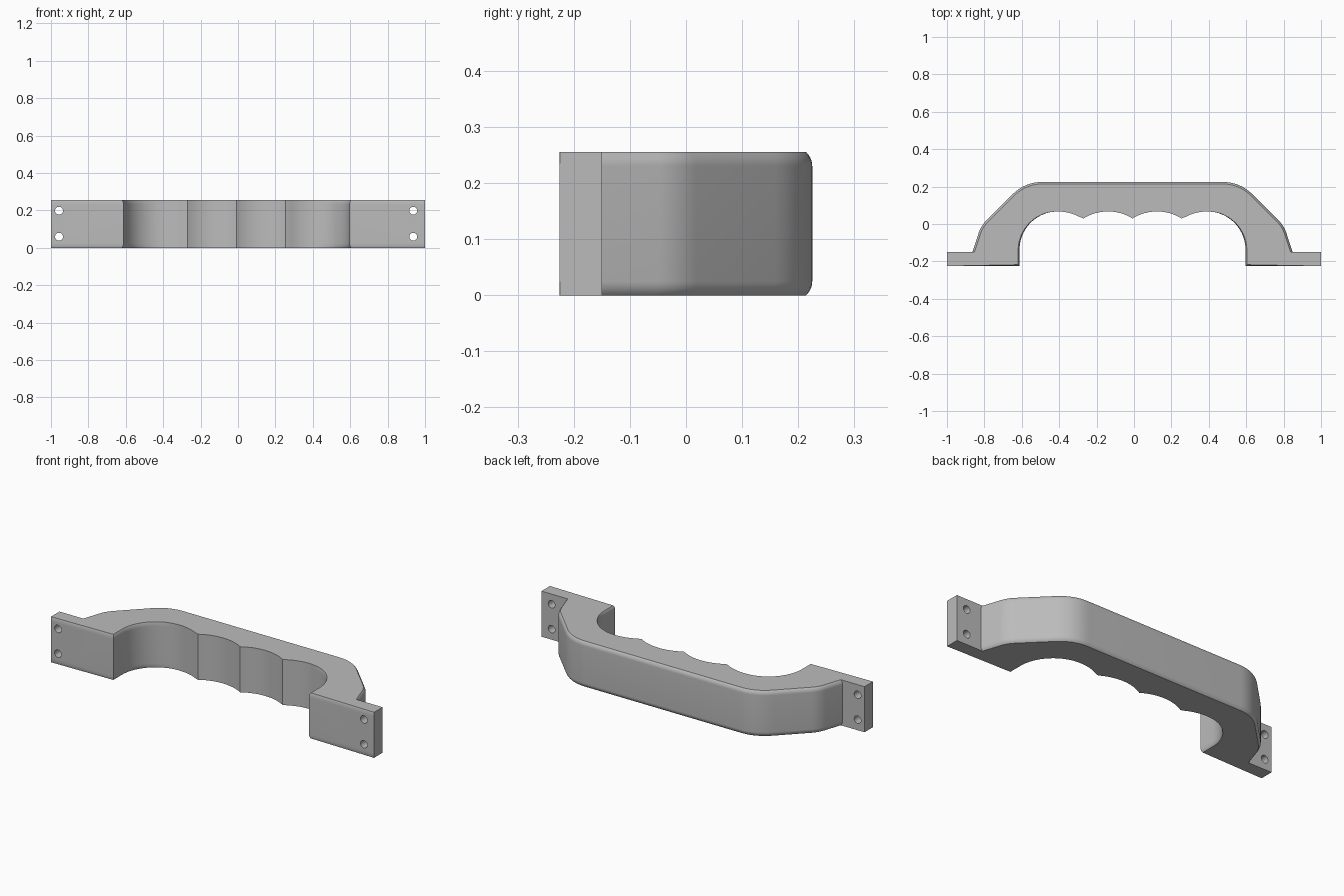
import bpy, bmesh, math
from mathutils import Vector

cube = bpy.data.objects.get("Cube")
if cube:
    bpy.data.objects.remove(cube, do_unlink=True)

HEIGHT, FRONT, BACK, PAD_BACK = 0.255, -0.225, 0.225, -0.15
SHIFT = -0.008            # grip sits slightly off the middle of the mounting ears


def arc(cx, cy, r, a0, a1, n):
    """Points on a circle, angles in degrees."""
    steps = [math.radians(a0 + (a1 - a0) * i / n) for i in range(n + 1)]
    return [Vector((cx + r * math.cos(a), cy + r * math.sin(a))) for a in steps]


def rounded(prev, corner, nxt, length, n=10):
    """Rounded corner with the given tangent length."""
    p, c, q = Vector(prev), Vector(corner), Vector(nxt)
    a, b = c + (p - c).normalized() * length, c + (q - c).normalized() * length
    return [a * (1 - t) ** 2 + c * 2 * t * (1 - t) + b * t * t
            for t in (i / n for i in range(n + 1))]


# Half outline, counter-clockwise: finger scallops, inner wall, ear, outer side
scallop = arc(0.131, -0.183, 0.25, 121.6, 58.4, 12)
end_scallop = arc(0.40, -0.183, 0.25, 122.5, 90, 7)[1:]
quarter = arc(0.40, -0.137, 0.204, 90, 0, 20)[1:]
foot, knee, shoulder, crown = (0.856, PAD_BACK), (0.81, -0.01), (0.575, BACK), (0, BACK)
half, weights = [], []


def add(points, weight):
    for i, p in enumerate(points):
        half.append(Vector(p))
        weights.append(weight(i / max(len(points) - 1, 1)))


add(scallop + end_scallop, lambda t: 0)
add(quarter, lambda t: 0.7 * t)
add([(0.604, FRONT)], lambda t: 0.7)
add([(1, FRONT), (1, PAD_BACK)], lambda t: 0)
add([foot], lambda t: 1)
add(rounded(foot, knee, shoulder, 0.04), lambda t: 1)
add(rounded(knee, shoulder, crown, 0.095), lambda t: 1)

# Outward direction at each point, used to round the upper and lower rims
offsets = []
for i, p in enumerate(half):
    if weights[i] == 0:
        offsets.append(Vector((0, 0)))
    elif p.y == FRONT or p == Vector(foot):
        offsets.append(Vector((-1 if p.y == FRONT else 1, 0)) * weights[i])
    else:
        nxt = half[i + 1] if i + 1 < len(half) else Vector(crown)
        d1, d2 = (p - half[i - 1]).normalized(), (nxt - p).normalized()
        n1, n2 = Vector((d1.y, -d1.x)), Vector((d2.y, -d2.x))
        offsets.append((n1 + n2) / (1 + n1.dot(n2)) * weights[i])


def mirrored(vectors):
    return [Vector((-v.x, v.y)) for v in reversed(vectors)]


outline = half + mirrored(half[1:])
offsets = offsets + mirrored(offsets[1:])

# Stacked levels: (height, inset)
RIM = 0.034
angles = [math.radians(47 * (1 - i / 6)) for i in range(7)]
lower = [(RIM * (math.sin(angles[0]) - math.sin(a)), RIM * (1 - math.cos(a))) for a in angles]
levels = lower + [(HEIGHT - z, d) for z, d in reversed(lower)]

bm = bmesh.new()
rings = []
for z, inset in levels:
    ring = []
    for p, o in zip(outline, offsets):
        q = p - o * inset
        ring.append(bm.verts.new((q.x + (SHIFT if abs(p.x) < 1 else 0), q.y, z)))
    rings.append(ring)
count = len(outline)
for a, b in zip(rings, rings[1:]):
    for i in range(count):
        j = (i + 1) % count
        bm.faces.new((a[i], a[j], b[j], b[i]))
bm.faces.new(list(reversed(rings[0])))
bm.faces.new(rings[-1])
bmesh.ops.recalc_face_normals(bm, faces=bm.faces)
mesh = bpy.data.meshes.new("grip_handle")
bm.to_mesh(mesh)
bm.free()
handle = bpy.data.objects.new("grip_handle", mesh)
bpy.context.collection.objects.link(handle)

# Plain grey material
grey = bpy.data.materials.new("plain_grey")
grey.use_nodes = True
colour = (0.5, 0.5, 0.5, 1)
grey.diffuse_color = colour
for node in grey.node_tree.nodes:
    if node.type == 'BSDF_PRINCIPLED':
        node.inputs["Base Color"].default_value = colour
mesh.materials.append(grey)

# Screw holes through both ears
cutters = []
for x in (-0.957, 0.937):
    for z in (0.059, 0.198):
        bpy.ops.mesh.primitive_cylinder_add(vertices=32, radius=0.021, depth=0.2,
                                            location=(x, -0.19, z),
                                            rotation=(math.pi / 2, 0, 0))
        cutter = bpy.context.object
        cutter.name = "screw_hole_cutter"
        cutter.hide_render = True
        cutter.data.materials.append(grey)
        cutters.append(cutter)

bpy.ops.object.select_all(action='DESELECT')
handle.select_set(True)
bpy.context.view_layer.objects.active = handle
for cutter in cutters:
    mod = handle.modifiers.new("screw_hole", 'BOOLEAN')
    mod.operation = 'DIFFERENCE'
    mod.solver = 'EXACT'
    mod.object = cutter
    bpy.ops.object.modifier_apply(modifier=mod.name)
for cutter in cutters:
    bpy.data.objects.remove(cutter, do_unlink=True)

bpy.ops.object.shade_smooth_by_angle(angle=math.radians(30))
